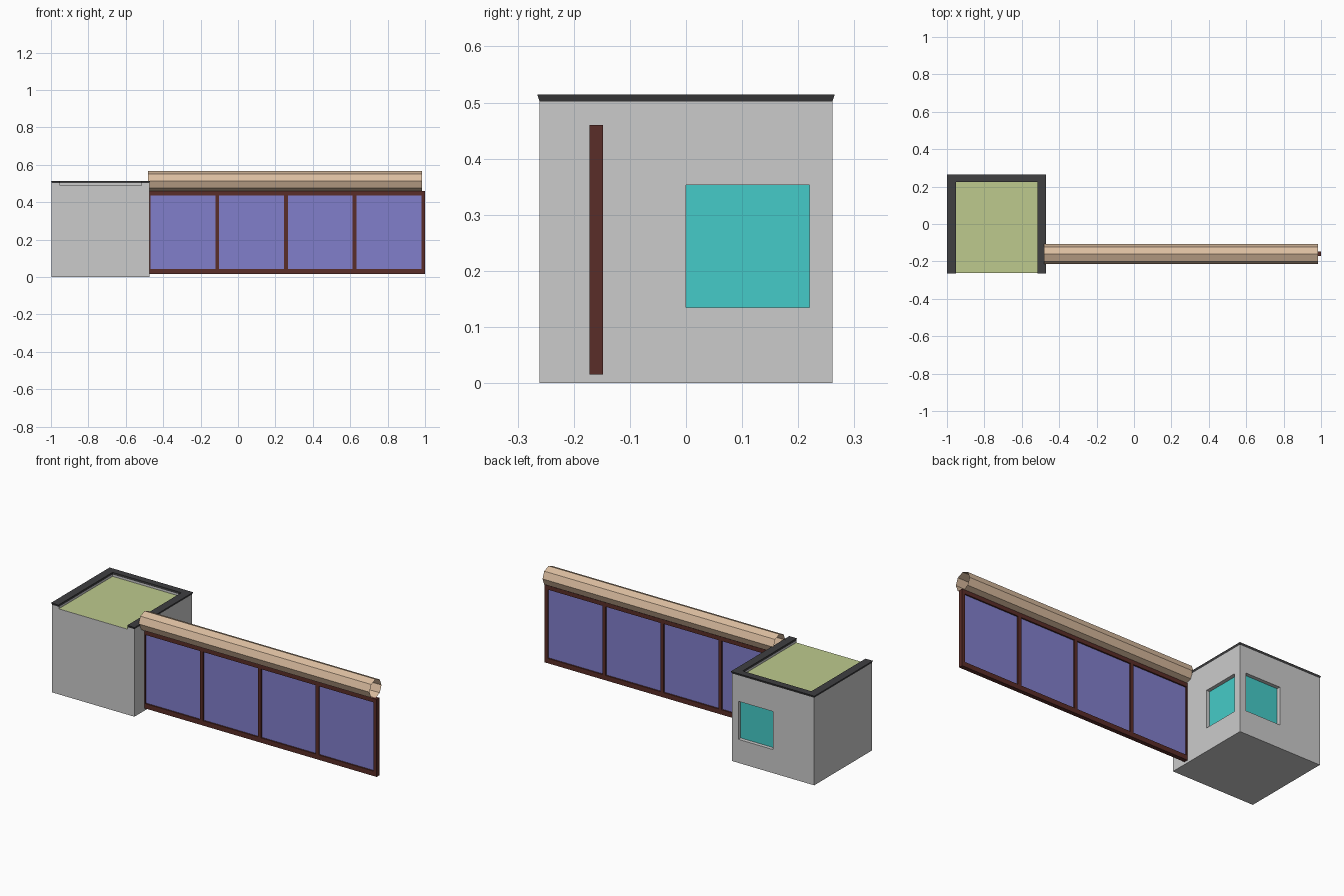
import bpy, bmesh
from math import pi

if "Cube" in bpy.data.objects:
    bpy.data.objects.remove(bpy.data.objects["Cube"])


def material(name, rgb):
    m = bpy.data.materials.new(name)
    m.diffuse_color = (*rgb, 1)
    m.use_nodes = True
    m.node_tree.nodes["Principled BSDF"].inputs["Base Color"].default_value = m.diffuse_color
    return m


DARK = material("dark_coping", (0.05, 0.05, 0.053))
GREEN = material("green_roof", (0.51, 0.59, 0.27))
TEAL = material("teal_pane", (0.06, 0.60, 0.58))
BROWN = material("brown_frame", (0.10, 0.026, 0.021))
PURPLE = material("purple_panel", (0.22, 0.21, 0.60))
BEIGE = material("beige_tube", (0.71, 0.51, 0.35))


def mesh_object(name, bm, mat=None):
    bmesh.ops.recalc_face_normals(bm, faces=bm.faces)
    me = bpy.data.meshes.new(name)
    bm.to_mesh(me)
    bm.free()
    ob = bpy.data.objects.new(name, me)
    bpy.context.collection.objects.link(ob)
    if mat:
        me.materials.append(mat)
    return ob


def box(name, lo, hi, mat=None):
    bm = bmesh.new()
    bmesh.ops.create_cube(bm, size=1)
    for v in bm.verts:
        for i in range(3):
            v.co[i] = lo[i] if v.co[i] < 0 else hi[i]
    return mesh_object(name, bm, mat)


def pane(name, corners, mat):
    bm = bmesh.new()
    bm.faces.new([bm.verts.new(c) for c in corners])
    me = mesh_object(name, bm, mat).data
    return me


def cut(target, lo, hi):
    cutter = box("cutter", lo, hi)
    cutter.hide_render = True
    mod = target.modifiers.new("recess", 'BOOLEAN')
    mod.operation, mod.object, mod.solver = 'DIFFERENCE', cutter, 'EXACT'
    bpy.context.view_layer.objects.active = target
    bpy.ops.object.modifier_apply(modifier=mod.name)
    bpy.data.objects.remove(cutter)


# Block-shaped building with a roof recess open to the front and two window recesses
CX, H, IN = -0.735, 0.261, 0.218
X0, X1, TOP, ROOF, D = CX - H, CX + H, 0.502, 0.49, 0.022
W0, W1, Z0, Z1 = 0.0, 0.22, 0.135, 0.353
building = box("building", (X0, -H, 0), (X1, H, TOP))
cut(building, (CX - IN, -0.4, ROOF), (CX + IN, 0.225, 0.6))
cut(building, (X1 - D, W0, Z0), (X1 + 0.1, W1, Z1))
cut(building, (CX + W0, H - D, Z0), (CX + W1, H + 0.1, Z1))

# Roof surface and window panes
z = ROOF + 0.001
pane("roof", [(CX - IN, -H, z), (CX + IN, -H, z), (CX + IN, 0.225, z), (CX - IN, 0.225, z)], GREEN)
x = X1 - D + 0.001
pane("side_window", [(x, W0, Z0), (x, W1, Z0), (x, W1, Z1), (x, W0, Z1)], TEAL)
y = H - D + 0.001
pane("back_window", [(CX + W1, y, Z0), (CX + W0, y, Z0), (CX + W0, y, Z1), (CX + W1, y, Z1)], TEAL)

# U-shaped coping, flared outward at the top
bm = bmesh.new()
rings = []
for o, z in ((H, TOP), (H + 0.004, 0.514)):
    pts = [(-o, -o), (-IN, -o), (-IN, 0.225), (IN, 0.225), (IN, -o), (o, -o), (o, o), (-o, o)]
    rings.append([bm.verts.new((CX + px, py, z)) for px, py in pts])
low, high = rings
for i in range(8):
    j = (i + 1) % 8
    bm.faces.new((low[i], low[j], high[j], high[i]))
for r in rings:
    for ids in ((0, 1, 2, 7), (2, 3, 6, 7), (3, 4, 5, 6)):
        bm.faces.new([r[i] for i in ids])
bmesh.ops.dissolve_limit(bm, angle_limit=0.01, verts=bm.verts, edges=bm.edges)
mesh_object("coping", bm, DARK)

# Long partition: rails, evenly spaced posts and panels
PY, T, PX0, PX1 = -0.160, 0.012, -0.488, 1.0
box("bottom_rail", (PX0, PY - T, 0.015), (PX1, PY + T, 0.043), BROWN)
box("top_rail", (PX0, PY - T, 0.437), (PX1, PY + T, 0.46), BROWN)
PW = 0.02
step = (PX1 - PX0 - PW) / 4
for i in range(5):
    px = PX0 + i * step
    box(f"post_{i + 1}", (px, PY - T, 0.043), (px + PW, PY + T, 0.437), BROWN)
    if i < 4:
        box(f"panel_{i + 1}", (px + PW, PY - 0.004, 0.043), (px + step, PY + 0.004, 0.437), PURPLE)

# Open octagonal tube lying on the top rail
bpy.ops.mesh.primitive_cylinder_add(vertices=8, radius=0.054, depth=1.465, end_fill_type='NOTHING',
                                    location=(0.2525, -0.161, 0.513), rotation=(0, pi / 2, 0))
tube = bpy.context.object
tube.name = "top_tube"
tube.data.materials.append(BEIGE)
